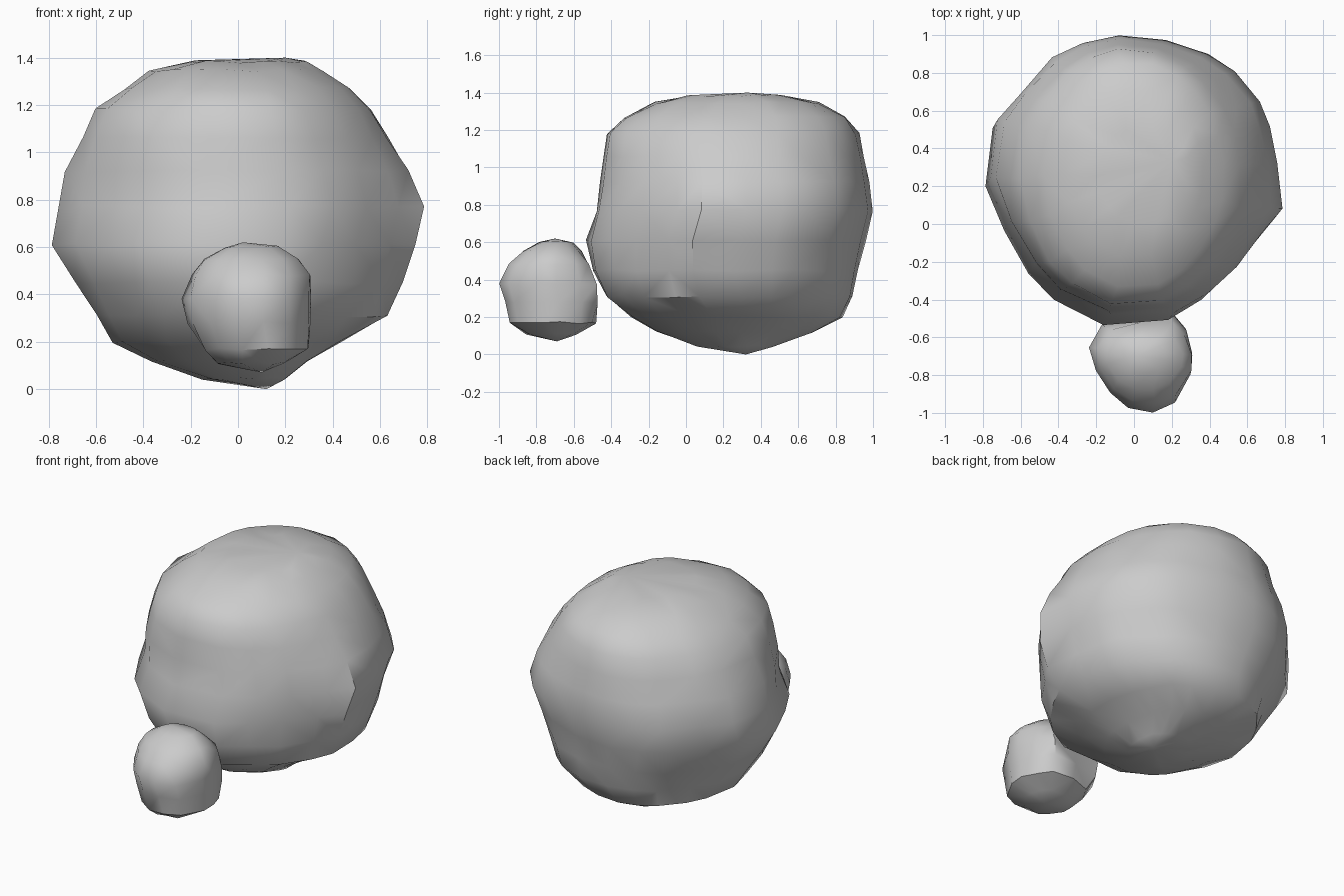
import bpy, bmesh, random
from mathutils import Vector

if "Cube" in bpy.data.objects:
    bpy.data.objects.remove(bpy.data.objects["Cube"])

random.seed(4)


def rock(name, outline, levels, equator, bottom, top, rough):
    """Stack plan outlines fitted to (z, x0, x1, y0, y1), rounder away from the equator; cap with poles."""
    xs, ys = zip(*outline)
    ax, bx, ay, by = min(xs), max(xs), min(ys), max(ys)
    height = top[2] - bottom[2]
    bm = bmesh.new()
    rings = []
    for z, x0, x1, y0, y1 in levels:
        blend = min(0.85, abs(z - equator) / height * 2.5)
        ring = []
        for x, y in outline:
            p = Vector(((x - ax) / (bx - ax) * 2 - 1, (y - ay) / (by - ay) * 2 - 1))
            p = p.lerp(p.normalized(), blend) * (1 + random.uniform(-rough, rough * 0.4))
            ring.append(bm.verts.new(((x0 + x1) / 2 + p.x * (x1 - x0) / 2,
                                      (y0 + y1) / 2 + p.y * (y1 - y0) / 2,
                                      z + random.uniform(-rough, rough) * 0.4)))
        rings.append(ring)
    lo, hi = bm.verts.new(bottom), bm.verts.new(top)
    n = len(outline)
    for i in range(n):
        j = (i + 1) % n
        bm.faces.new((lo, rings[0][j], rings[0][i]))
        bm.faces.new((hi, rings[-1][i], rings[-1][j]))
        for a, b in zip(rings, rings[1:]):
            bm.faces.new((a[i], a[j], b[j], b[i]))
    bmesh.ops.triangulate(bm, faces=bm.faces[:])
    bmesh.ops.recalc_face_normals(bm, faces=bm.faces[:])
    me = bpy.data.meshes.new(name)
    bm.to_mesh(me)
    bm.free()
    ob = bpy.data.objects.new(name, me)
    bpy.context.collection.objects.link(ob)
    bpy.ops.object.select_all(action='DESELECT')
    ob.select_set(True)
    bpy.context.view_layer.objects.active = ob
    bpy.ops.object.shade_smooth_by_angle(angle=0.75)
    return ob


# Large boulder
big_plan = [(.78, .05), (.75, .3), (.71, .5), (.66, .64), (.52, .8), (.38, .9), (.15, .97),
            (-.1, 1), (-.3, .97), (-.46, .88), (-.62, .68), (-.76, .54), (-.79, .22),
            (-.68, -.02), (-.55, -.25), (-.42, -.4), (-.15, -.54), (.2, -.51), (.38, -.4),
            (.52, -.26), (.66, -.08)]
big_levels = [(.045, -.15, .2, .05, .47), (.12, -.37, .3, -.17, .68), (.2, -.53, .45, -.3, .84),
              (.31, -.6, .64, -.44, .89), (.45, -.69, .7, -.51, .92), (.61, -.79, .75, -.54, .96),
              (.77, -.76, .79, -.49, 1), (.92, -.73, .73, -.47, .98), (1.06, -.66, .65, -.45, .95),
              (1.18, -.6, .57, -.43, .93), (1.27, -.48, .48, -.34, .86),
              (1.345, -.38, .37, -.18, .72), (1.383, -.2, .3, .0, .52)]
rock("large_boulder", big_plan, big_levels, .68, (.12, .32, 0), (.2, .33, 1.4), .015)

# Small rock touching the front
small_plan = [(.31, -.7), (.28, -.57), (.21, -.48), (.02, -.53), (-.17, -.54), (-.24, -.66),
              (-.2, -.78), (-.12, -.89), (-.03, -.97), (.1, -1), (.22, -.95), (.3, -.8)]
small_levels = [(.11, -.09, .2, -.86, -.58), (.17, -.15, .3, -.95, -.47),
                (.28, -.22, .31, -.97, -.46), (.38, -.24, .31, -1, -.47),
                (.48, -.2, .31, -.95, -.5), (.55, -.15, .26, -.88, -.55),
                (.6, -.06, .17, -.79, -.6)]
rock("small_rock", small_plan, small_levels, .35, (.1, -.69, .07), (.02, -.7, .62), .015)
